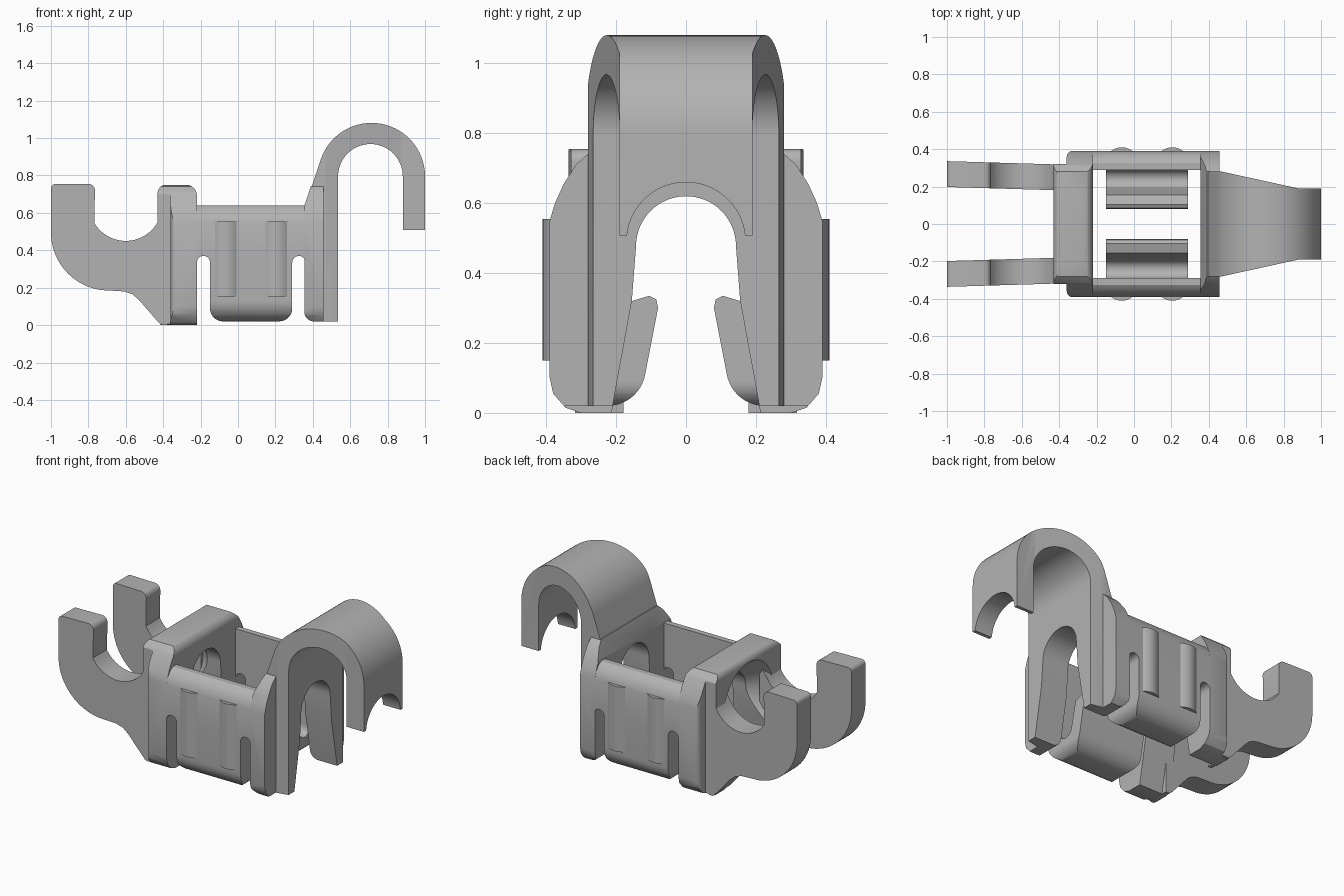
import bpy, bmesh, math

cube = bpy.data.objects.get("Cube")
if cube:
    bpy.data.objects.remove(cube, do_unlink=True)

grey = bpy.data.materials.new("plain grey")
grey.use_nodes = True
colour = (0.45, 0.45, 0.45, 1)
grey.diffuse_color = colour
grey.node_tree.nodes["Principled BSDF"].inputs["Base Color"].default_value = colour


def arc(cx, cy, r, start, end, steps=12):
    angles = [math.radians(start + (end - start) * i / steps) for i in range(steps + 1)]
    return [(cx + r * math.cos(a), cy + r * math.sin(a)) for a in angles]


def sym_first(half):
    """Mirror a half outline across its first coordinate."""
    return half + [(-a, b) for a, b in reversed(half)]


def sym_second(half):
    """Mirror a half outline across its second coordinate."""
    return half + [(a, -b) for a, b in reversed(half)]


def prism(name, axis, outline, low, high):
    place = {"x": lambda p, d: (d, *p),
             "y": lambda p, d: (p[0], d, p[1]),
             "z": lambda p, d: (*p, d)}[axis]
    bm = bmesh.new()
    ends = [[bm.verts.new(place(p, d)) for p in outline] for d in (low, high)]
    for ring in ends:
        bm.faces.new(ring)
    n = len(outline)
    for i in range(n):
        j = (i + 1) % n
        bm.faces.new((ends[0][i], ends[0][j], ends[1][j], ends[1][i]))
    bmesh.ops.recalc_face_normals(bm, faces=bm.faces)
    mesh = bpy.data.meshes.new(name)
    bm.to_mesh(mesh)
    bm.free()
    mesh.materials.append(grey)
    obj = bpy.data.objects.new(name, mesh)
    bpy.context.collection.objects.link(obj)
    return obj


def activate(obj):
    bpy.ops.object.select_all(action="DESELECT")
    obj.select_set(True)
    bpy.context.view_layer.objects.active = obj


def combine(obj, tool, operation):
    mod = obj.modifiers.new(operation.lower(), "BOOLEAN")
    mod.operation, mod.solver, mod.object = operation, "EXACT", tool
    activate(obj)
    bpy.ops.object.modifier_apply(modifier=mod.name)
    bpy.data.objects.remove(tool, do_unlink=True)


def finish(obj, mirrored=False):
    activate(obj)
    bpy.ops.object.shade_smooth_by_angle(angle=math.radians(30))
    if mirrored:
        mod = obj.modifiers.new("mirror", "MIRROR")
        mod.use_axis = (False, True, False)


# Shared cross-sections of the end frames and their arched opening
shoulder = sym_first([(0.30, 0), (0.345, 0.015), (0.38, 0.055), (0.39, 0.1),
                      (0.39, 0.55), (0.375, 0.6), (0.35, 0.655), (0.315, 0.71),
                      (0.28, 0.742), (0.2, 0.75)])
opening = ([(0.225, -0.1), (0.21, 0.02), (0.155, 0.32)]
           + arc(0, 0.477, 0.143, 0, 180, 32)
           + [(-0.155, 0.32), (-0.21, 0.02), (-0.225, -0.1)])

# Left frame with stepped plan, rounded top and flared arch
left_frame = prism("left_frame", "x", shoulder, -0.43, -0.22)
side = ([(-0.43, 0.025), (-0.405, -0.01), (-0.22, -0.01)]
        + arc(-0.28, 0.69, 0.061, 0, 90) + arc(-0.385, 0.706, 0.045, 90, 180))
combine(left_frame, prism("tool", "y", side, -1, 1), "INTERSECT")
plan = sym_second([(-0.5, 0.32), (-0.36, 0.32)] + arc(-0.325, 0.357, 0.035, 180, 90, 6)
                  + [(-0.2, 0.392)])
combine(left_frame, prism("tool", "z", plan, -1, 1), "INTERSECT")
combine(left_frame, prism("tool", "x", opening, -1, 0), "DIFFERENCE")
bpy.ops.mesh.primitive_cone_add(vertices=48, radius1=0.25, radius2=0.13, depth=0.15,
                                location=(-0.37, 0, 0.477),
                                rotation=(0, math.pi / 2, 0))
combine(left_frame, bpy.context.object, "DIFFERENCE")
finish(left_frame)

# Right frame flange
right_frame = prism("right_frame", "x", shoulder, 0.355, 0.457)
side = (arc(0.405, 0.07, 0.05, 180, 270, 8)
        + [(0.5, 0.02), (0.5, 0.745), (0.39, 0.745), (0.355, 0.64)])
combine(right_frame, prism("tool", "y", side, -1, 1), "INTERSECT")
combine(right_frame, prism("tool", "x", opening, 0, 1), "DIFFERENCE")
finish(right_frame)

# Tall hook with a tapering plan, slotted stem and notched tip
profile = ([(0.41, 0.02), (0.535, 0.02)] + arc(0.708, 0.795, 0.173, 180, 0, 32)
           + [(0.881, 0.508), (1, 0.508)] + arc(0.714, 0.795, 0.286, 0, 163, 36)
           + [(0.36, 0.64), (0.41, 0.64)])
hook = prism("tall_hook", "y", profile, -0.4, 0.4)
plan = sym_second([(0.3, 0.28), (0.47, 0.28), (0.88, 0.19), (1.1, 0.19)])
combine(hook, prism("tool", "z", plan, -1, 2), "INTERSECT")
combine(hook, prism("tool", "x", opening, 0, 0.7), "DIFFERENCE")
notch = [(0.17, 0.4)] + arc(0, 0.49, 0.17, 0, 180, 32) + [(-0.17, 0.4)]
combine(hook, prism("tool", "x", notch, 0.7, 1.2), "DIFFERENCE")
finish(hook)

# Side wall with a springy tab that curls inward and up
curl = ([(0.29, 0.64), (0.325, 0.64), (0.35, 0.625), (0.375, 0.595), (0.39, 0.55)]
        + arc(0.28, 0.13, 0.11, 0, -90) + arc(0.225, 0.13, 0.11, -90, -170)
        + [(0.08, 0.30), (0.085, 0.325), (0.105, 0.335), (0.155, 0.32)]
        + arc(0.24, 0.17, 0.05, 190, 360))
wall = prism("side_wall", "x", curl, -0.25, 0.38)
slots = ([(-0.3, 0.7), (-0.3, 0.335)] + arc(-0.185, 0.335, 0.035, 180, 0)
         + arc(-0.08, 0.09, 0.07, 180, 270) + arc(0.22, 0.09, 0.07, 270, 360)
         + arc(0.325, 0.335, 0.035, 180, 0) + [(0.4, 0.335), (0.4, 0.7)])
combine(wall, prism("tool", "y", slots, -1, 1), "INTERSECT")
finish(wall, mirrored=True)

# Shallow grip ribs on the outside of the walls
for label, x in (("left", -0.065), ("right", 0.205)):
    bulge = [(x + 0.065 * t / 6, 0.41 - 0.025 * (t / 6) ** 2) for t in range(-6, 7)]
    finish(prism(label + "_grip_rib", "z", bulge, 0.15, 0.555), mirrored=True)

# Pair of open cradle arms
profile = ([(-0.38, 0.0), (-0.405, 0.0), (-0.43, 0.02), (-0.53, 0.135), (-0.565, 0.165),
            (-0.61, 0.18)] + arc(-0.69, 0.495, 0.31, 270, 180, 20)
           + arc(-0.975, 0.73, 0.025, 180, 90, 5) + arc(-0.80, 0.72, 0.035, 90, 0, 6)
           + [(-0.768, 0.55)] + arc(-0.6, 0.645, 0.195, 210, 335, 20)
           + [(-0.38, 0.62)])
arms = prism("cradle_arm", "y", profile, 0.18, 0.318)
for v in arms.data.vertices:
    v.co.y += 0.03 * (-0.4 - v.co.x)
finish(arms, mirrored=True)
